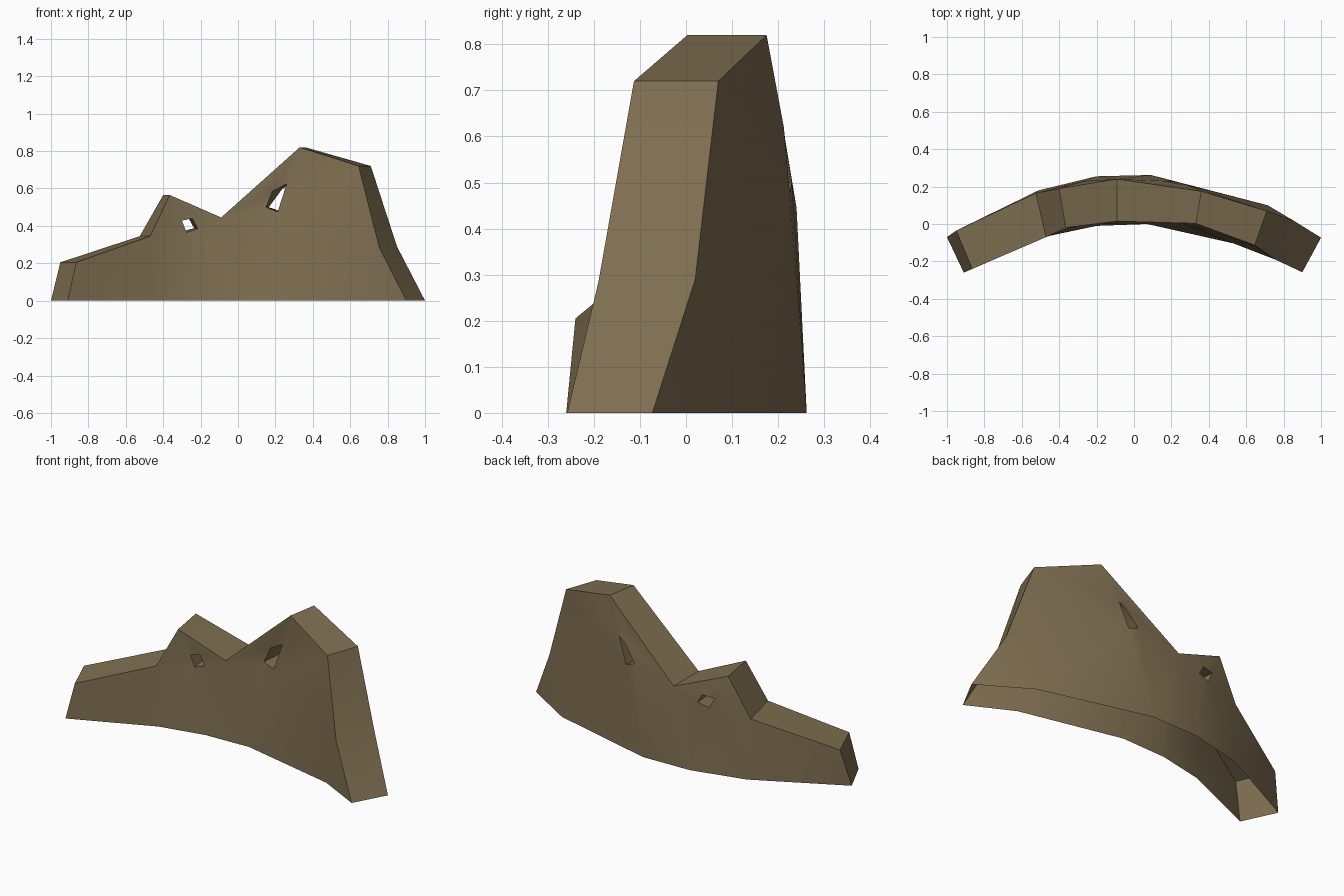
import bpy, bmesh, math
from mathutils import Vector
from mathutils.geometry import delaunay_2d_cdt

if "Cube" in bpy.data.objects:
    bpy.data.objects.remove(bpy.data.objects["Cube"])

# Broken wall outline: left foot, over the crest, right foot, back along the ground
CREST = 9
front_outline = [(-.91, -.26, 0), (-.865, -.24, .205), (-.47, -.07, .345), (-.365, -.02, .565),
                 (-.09, .015, .445), (.33, .003, .82), (.645, -.113, .72), (.755, -.19, .285),
                 (.9, -.258, 0), (.65, -.13, 0), (.07, 0, 0), (-.2, -.01, 0), (-.46, -.065, 0)]
back_outline = [(-1, -.07, 0), (-.95, -.035, .205), (-.525, .165, .345), (-.4, .19, .565),
                (-.09, .24, .445), (.36, .175, .82), (.71, .07, .72), (.85, .02, .29),
                (1, -.073, 0), (.715, .1, 0), (.09, .262, 0), (-.2, .255, 0), (-.51, .18, 0)]

# Two holes through the wall, on the front and on the back
front_holes = [[(-.30, 0, .428), (-.245, .005, .44), (-.215, .005, .385), (-.275, 0, .365)],
               [(.185, .03, .585), (.26, .03, .625), (.212, .02, .475), (.15, .02, .50)]]
back_holes = [[(-.33, .215, .43), (-.262, .23, .437), (-.235, .23, .388), (-.30, .22, .37)],
              [(.235, .215, .595), (.275, .212, .622), (.222, .225, .48), (.165, .23, .50)]]


def inside(p, loops):
    """Even-odd test in the front plane, so holes count as outside."""
    hit = False
    for loop in loops:
        for a, b in zip(loop, loop[1:] + loop[:1]):
            if (a[2] > p.y) != (b[2] > p.y):
                if p.x < a[0] + (p.y - a[2]) * (b[0] - a[0]) / (b[2] - a[2]):
                    hit = not hit
    return hit


def add_side(bm, loops, flip):
    """Fill one face of the wall around its holes; returns its vertices by loop."""
    pts = [Vector((p[0], p[2])) for loop in loops for p in loop]
    edges, start = [], 0
    for loop in loops:
        n = len(loop)
        edges += [(start + i, start + (i + 1) % n) for i in range(n)]
        start += n
    verts = [[bm.verts.new(p) for p in loop] for loop in loops]
    flat = [v for loop in verts for v in loop]
    out = delaunay_2d_cdt(pts, edges, [], 0, 1e-6)
    co, tris, orig = out[0], out[2], out[3]
    for t in tris:
        centre = sum((co[k] for k in t), Vector((0, 0))) / len(t)
        area = (co[t[1]] - co[t[0]]).cross(co[t[2]] - co[t[0]])
        if abs(area) < 1e-7 or not inside(centre, loops):
            continue
        ids = [orig[k][0] for k in t]
        if (area < 0) != flip:
            ids.reverse()
        bm.faces.new([flat[k] for k in ids])
    return verts


bm = bmesh.new()
front = add_side(bm, [front_outline] + front_holes, False)
back = add_side(bm, [back_outline] + back_holes, True)

# Crest and ends (the underside stays open)
f, b = front[0], back[0]
for i in range(CREST - 1):
    bm.faces.new((f[i], f[i + 1], b[i + 1], b[i]))

# Hole linings
for f, b in zip(front[1:], back[1:]):
    for i in range(4):
        j = (i + 1) % 4
        bm.faces.new((b[i], b[j], f[j], f[i]))

mesh = bpy.data.meshes.new("broken_wall")
bm.to_mesh(mesh)
bm.free()
wall = bpy.data.objects.new("broken_wall", mesh)
bpy.context.collection.objects.link(wall)

# Colour and shading
stone = bpy.data.materials.new("brown_stone")
stone.diffuse_color = (.215, .16, .083, 1)
stone.use_nodes = True
stone.node_tree.nodes["Principled BSDF"].inputs["Base Color"].default_value = stone.diffuse_color
mesh.materials.append(stone)
bpy.context.view_layer.objects.active = wall
wall.select_set(True)
bpy.ops.object.shade_smooth_by_angle(angle=math.radians(35))
